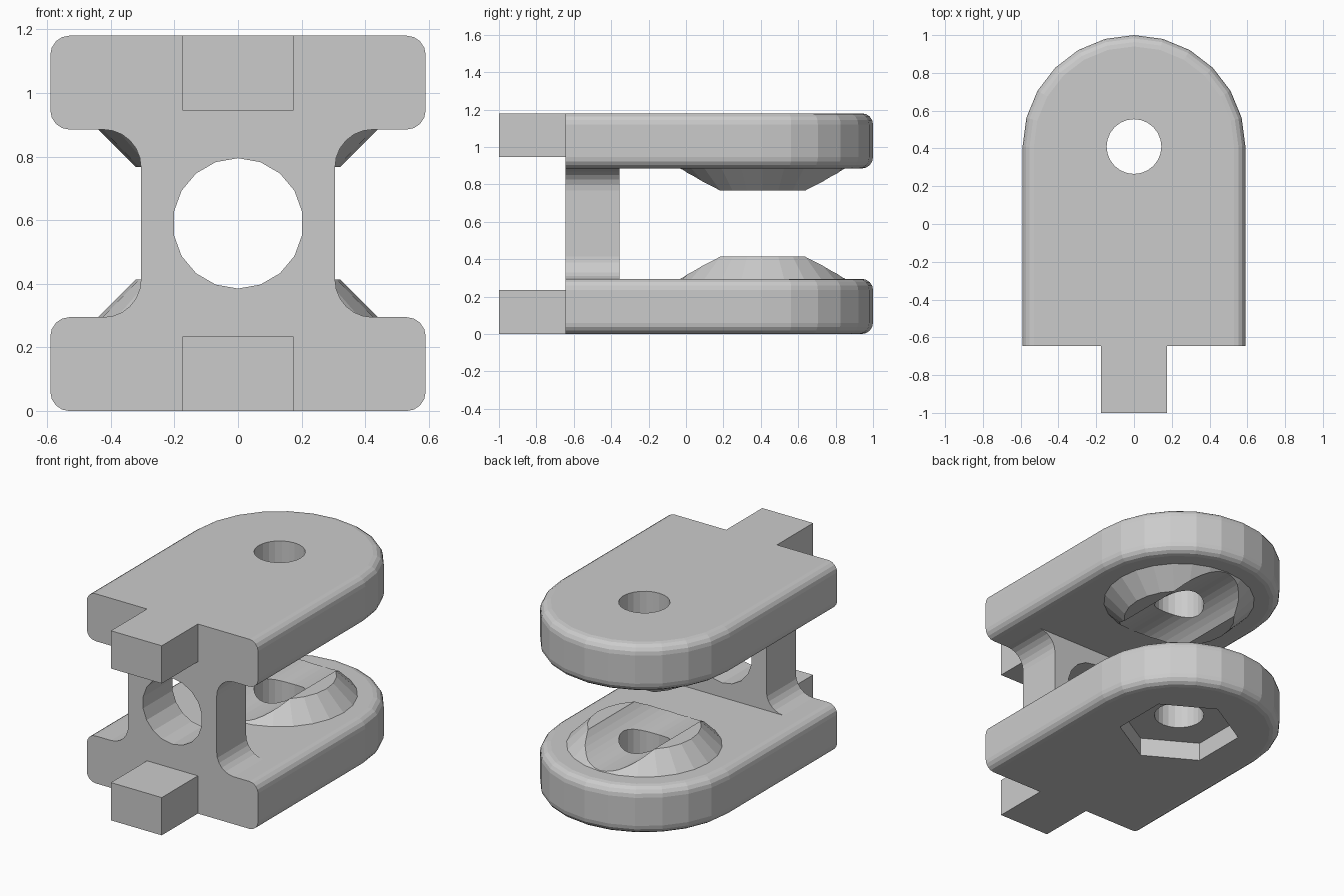
import bpy, bmesh, math
from mathutils import Matrix

if "Cube" in bpy.data.objects:
    bpy.data.objects.remove(bpy.data.objects["Cube"])

H, T, W = 1.18, 0.295, 0.59      # total height, plate thickness, half width
FRONT, PIN_Y = -0.645, 0.41      # front face and pin axis
R = 0.06                         # edge rounding


def finish(name, bm):
    bmesh.ops.recalc_face_normals(bm, faces=bm.faces[:])
    me = bpy.data.meshes.new(name)
    bm.to_mesh(me)
    bm.free()
    ob = bpy.data.objects.new(name, me)
    bpy.context.collection.objects.link(ob)
    return ob


def loft(name, rings):
    bm = bmesh.new()
    rows = [[bm.verts.new(p) for p in ring] for ring in rings]
    n = len(rows[0])
    for a, b in zip(rows, rows[1:]):
        for i in range(n):
            j = (i + 1) % n
            bm.faces.new((a[i], a[j], b[j], b[i]))
    bm.faces.new(rows[0])
    bm.faces.new(rows[-1])
    return finish(name, bm)


def cone(name, r1, r2, depth, sides, matrix):
    bm = bmesh.new()
    bmesh.ops.create_cone(bm, cap_ends=True, segments=sides, radius1=r1,
                          radius2=r2, depth=depth, matrix=matrix)
    return finish(name, bm)


def cut(ob, cutter):
    mod = ob.modifiers.new("cut", 'BOOLEAN')
    mod.operation, mod.solver, mod.object = 'DIFFERENCE', 'EXACT', cutter
    bpy.context.view_layer.objects.active = ob
    bpy.ops.object.modifier_apply(modifier=mod.name)
    bpy.data.objects.remove(cutter)


def mirror_up(ob, name):
    bm = bmesh.new()
    bm.from_mesh(ob.data)
    bm.transform(Matrix.Translation((0, 0, H)) @ Matrix.Diagonal((1, 1, -1, 1)))
    return finish(name, bm)


def at(x, y, z):
    return Matrix.Translation((x, y, z))


def pin():
    return cone("pin_cutter", 0.145, 0.145, 3, 24, at(0, PIN_Y, 0.5))


ALONG_Y = Matrix.Rotation(math.pi / 2, 4, 'X')


# Plates: U-shaped outline with rounded upper and lower edges
def outline(inset, z, segs=12):
    w = W - inset
    arc = [(w * math.cos(math.pi * i / segs), PIN_Y + w * math.sin(math.pi * i / segs), z)
           for i in range(segs + 1)]
    return [(w, FRONT, z)] + arc + [(-w, FRONT, z)]


steps = [math.pi / 2 * i / 4 for i in range(5)]
rings = [outline(R * (1 - math.sin(a)), R * (1 - math.cos(a))) for a in steps]
rings += [outline(R * (1 - math.cos(a)), T - R * (1 - math.sin(a))) for a in steps]
lower_plate = loft("lower_plate", rings)
cut(lower_plate, pin())
mirror_up(lower_plate, "upper_plate")

# Hexagonal nut pocket under the lower plate
nut = cone("nut_cutter", 0.35, 0.35, 0.23, 6,
           at(0, PIN_Y, 0) @ Matrix.Rotation(math.pi / 2, 4, 'Z'))
# make sure the corners point along y
if max(v.co.y for v in nut.data.vertices) < PIN_Y + 0.34:
    nut.data.transform(at(0, PIN_Y, 0) @ Matrix.Rotation(math.pi / 6, 4, 'Z') @ at(0, -PIN_Y, 0))
cut(lower_plate, nut)

# Conical bosses with a rounded groove along y
h = 0.118
lower_boss = cone("lower_boss", 0.44, 0.44 - h, h, 24, at(0, PIN_Y, T + h / 2))
cut(lower_boss, cone("groove_cutter", 0.283, 0.283, 2, 48,
                     at(0, PIN_Y, T + 0.286) @ ALONG_Y))
cut(lower_boss, pin())
mirror_up(lower_boss, "upper_boss")

# Web: filleted I-profile between the plates
f, wx = 0.118, 0.305
quarter = [(wx + f * (1 - math.sin(a)), T + f * (1 - math.cos(a)))
           for a in [math.pi / 2 * i / 6 for i in range(7)]]
right = quarter + [(x, H - z) for x, z in reversed(quarter)]
profile = right + [(-x, z) for x, z in reversed(right)]
web = loft("web", [[(x, y, z) for x, z in profile] for y in (FRONT, -0.355)])
cut(web, cone("bore_cutter", 0.205, 0.205, 1, 18, at(0, -0.5, H / 2) @ ALONG_Y))

# Front tabs
tab = [(x, y) for x, y in ((-0.175, -1), (0.175, -1), (0.175, FRONT), (-0.175, FRONT))]
lower_tab = loft("lower_tab", [[(x, y, z) for x, y in tab] for z in (0, 0.235)])
mirror_up(lower_tab, "upper_tab")
